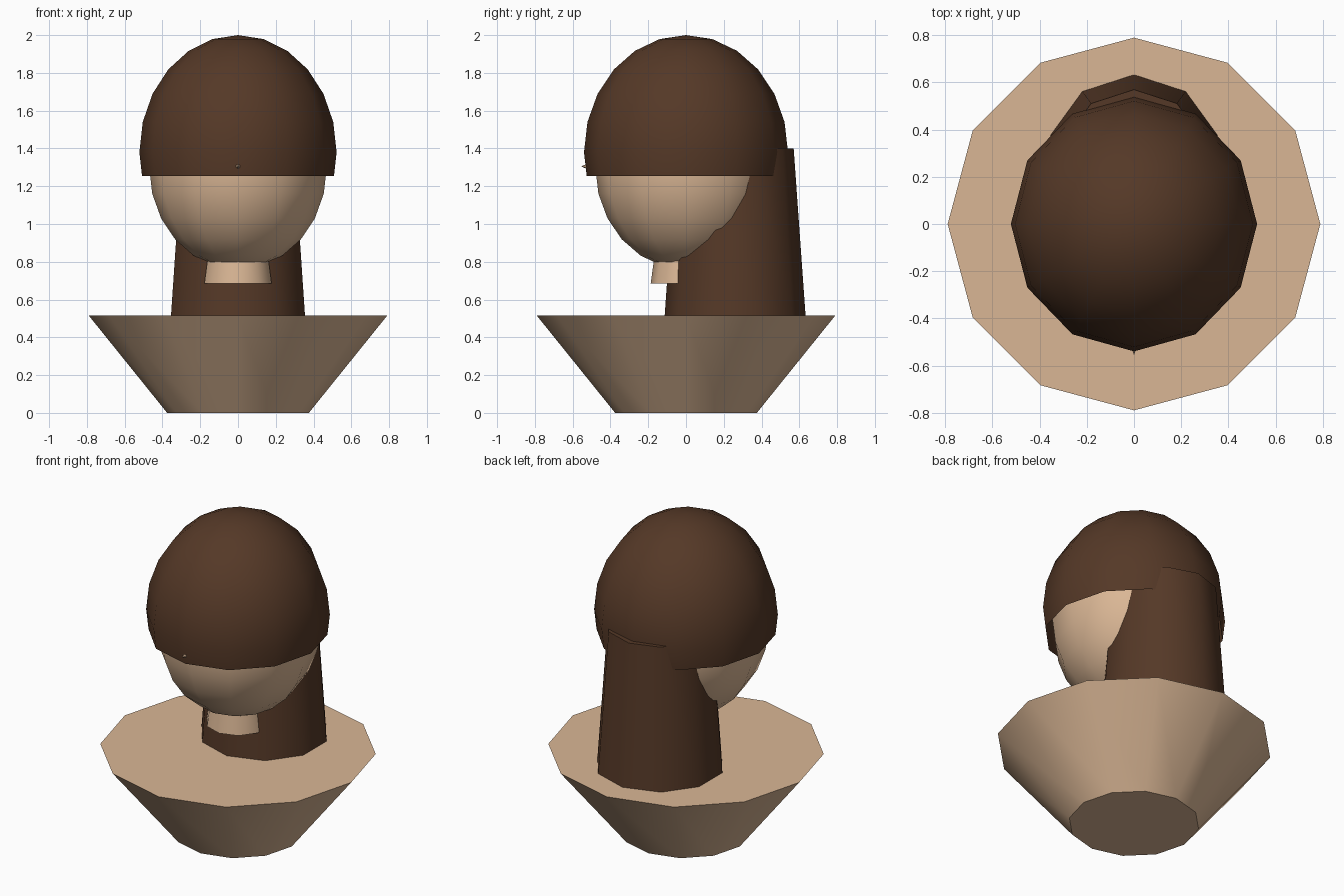
import bpy, bmesh, math

if "Cube" in bpy.data.objects:
    bpy.data.objects.remove(bpy.data.objects["Cube"])


def material(name, color):
    m = bpy.data.materials.new(name)
    m.diffuse_color = (*color, 1)
    m.use_nodes = True
    m.node_tree.nodes["Principled BSDF"].inputs["Base Color"].default_value = m.diffuse_color
    return m


skin = material("warm skin", (0.70, 0.47, 0.30))
brown = material("dark brown hair", (0.09, 0.04, 0.02))


def finish(name, mat):
    ob = bpy.context.object
    ob.name = name
    ob.data.materials.append(mat)
    bpy.ops.object.transform_apply(location=False, rotation=True, scale=True)
    bpy.ops.object.shade_smooth_by_angle(angle=math.radians(40))
    return ob


def frustum(name, mat, sides, r1, r2, z1, z2, y=0):
    # tapered prism with one corner pointing along +y
    bpy.ops.mesh.primitive_cone_add(vertices=sides, radius1=r1, radius2=r2,
                                    depth=z2 - z1, location=(0, y, (z1 + z2) / 2))
    return finish(name, mat)


def ball(name, mat, z, size):
    bpy.ops.mesh.primitive_uv_sphere_add(segments=12, ring_count=12, radius=1,
                                         location=(0, 0, z))
    bpy.context.object.scale = size
    return finish(name, mat)


# shoulders, neck and head
frustum("shoulders", skin, 12, 0.375, 0.79, 0, 0.515)
frustum("neck", skin, 10, 0.187, 0.16, 0.685, 0.88)
ball("head", skin, 1.30, (0.47, 0.48, 0.54))

# small nose whose tip just pokes through the fringe
bpy.ops.mesh.primitive_cone_add(vertices=6, radius1=0.05, radius2=0, depth=0.11,
                                location=(0, -0.5, 1.305),
                                rotation=(math.radians(90), 0, 0))
finish("nose", skin)

# hair cap: open dome cut flat at its lower rim
cap = ball("hair_cap", brown, 1.38, (0.522, 0.54, 0.62))
bm = bmesh.new()
bm.from_mesh(cap.data)
bmesh.ops.bisect_plane(bm, geom=bm.verts[:] + bm.edges[:] + bm.faces[:],
                       plane_co=(0, 0, 1.253 - 1.38), plane_no=(0, 0, 1),
                       clear_inner=True)
bm.to_mesh(cap.data)
bm.free()

# long hair falling down the back
frustum("back_hair", brown, 10, 0.373, 0.31, 0.515, 1.40, 0.26)
